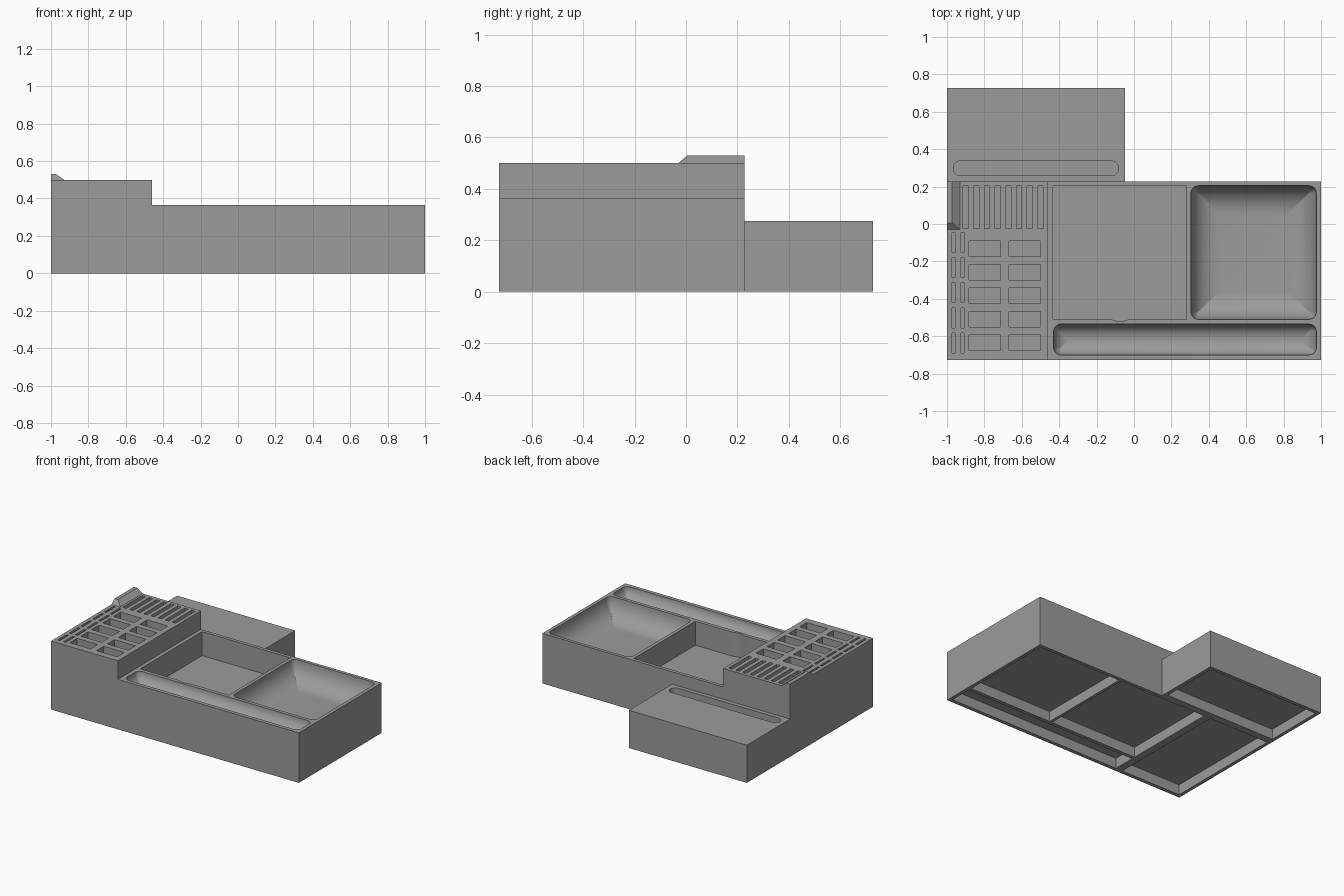
import bpy, bmesh, math

if "Cube" in bpy.data.objects:
    bpy.data.objects.remove(bpy.data.objects["Cube"])

mat = bpy.data.materials.new("grey plastic")
mat.diffuse_color = (0.33, 0.33, 0.33, 1)
mat.use_nodes = True
mat.node_tree.nodes["Principled BSDF"].inputs["Base Color"].default_value = mat.diffuse_color

Y0, YM, Y1 = -0.727, 0.228, 0.727   # front, main back, rear tray back
LOW, TALL, REAR = 0.365, 0.50, 0.275


def loft(bm, rings):
    """Closed solid through equal-length rings of points."""
    vs = [[bm.verts.new(p) for p in r] for r in rings]
    n = len(vs[0])
    for a, b in zip(vs, vs[1:]):
        for i in range(n):
            bm.faces.new((a[i], a[(i + 1) % n], b[(i + 1) % n], b[i]))
    bm.faces.new(vs[0][::-1])
    bm.faces.new(vs[-1])


def prism(bm, outline, z0, z1):
    loft(bm, [[(x, y, z) for x, y in outline] for z in (z0, z1)])


def rect(x0, x1, y0, y1):
    return [(x0, y0), (x1, y0), (x1, y1), (x0, y1)]


def round_rect(x0, x1, y0, y1, r, seg=6):
    pts = []
    corners = ((x1 - r, y1 - r), (x0 + r, y1 - r), (x0 + r, y0 + r), (x1 - r, y0 + r))
    for k, (cx, cy) in enumerate(corners):
        for i in range(seg + 1):
            a = math.pi / 2 * (k + i / seg)
            pts.append((cx + r * math.cos(a), cy + r * math.sin(a)))
    return pts


def scoop(bm, x0, x1, y0, y1, top, corner, radius, seg=14):
    """Dish whose walls curve in a quarter circle down to a flat floor."""
    steps = [(0, top + 0.02)]
    for i in range(seg + 1):
        a = math.pi / 2 * i / seg
        steps.append((radius * (1 - math.cos(a)), top - radius * math.sin(a)))
    rings = []
    for d, z in steps:
        o = round_rect(x0 + d, x1 - d, y0 + d, y1 - d, max(corner - d, 0.002))
        rings.append([(x, y, z) for x, y in o])
    loft(bm, rings)


def make(name, bm):
    bmesh.ops.recalc_face_normals(bm, faces=bm.faces)
    me = bpy.data.meshes.new(name)
    bm.to_mesh(me)
    bm.free()
    me.materials.append(mat)
    ob = bpy.data.objects.new(name, me)
    bpy.context.collection.objects.link(ob)
    return ob


def cut(ob, bm):
    cutter = make("cutter", bm)
    cutter.hide_render = True
    mod = ob.modifiers.new("cut", 'BOOLEAN')
    mod.operation = 'DIFFERENCE'
    mod.solver = 'EXACT'
    mod.object = cutter
    bpy.ops.object.select_all(action='DESELECT')
    bpy.context.view_layer.objects.active = ob
    ob.select_set(True)
    bpy.ops.object.modifier_apply(modifier=mod.name)
    bpy.data.objects.remove(cutter)
    bpy.ops.object.shade_smooth_by_angle(angle=math.radians(30))


# Stepped main body
step = [(-1, 0), (1, 0), (1, LOW), (-0.46, LOW), (-0.46, TALL), (-1, TALL)]
bm = bmesh.new()
loft(bm, [[(x, y, z) for x, z in step] for y in (Y0, YM)])
body = make("organizer_body", bm)

bm = bmesh.new()
# Square dish and front pen trough
scoop(bm, 0.305, 0.975, -0.51, 0.205, LOW, 0.04, 0.15)
scoop(bm, -0.43, 0.975, -0.70, -0.535, LOW, 0.04, 0.08)
# Centre compartment with a thumb notch in its front wall
notch = []
for i in range(13):
    t = i / 12
    notch.append((-0.14 + 0.13 * t, -0.508 - 0.006 * (1 - math.cos(2 * math.pi * t))))
prism(bm, [(-0.432, -0.508)] + notch + [(0.28, -0.508), (0.28, 0.203), (-0.432, 0.203)],
      0.19, LOW + 0.02)
# Narrow card slots
for i in range(8):
    x = -0.914 + i * 0.0571
    prism(bm, rect(x, x + 0.028, -0.025, 0.203), TALL - 0.12, TALL + 0.02)
# Rows of wide pockets and slim slits
for i in range(5):
    y = -0.092 - i * 0.1255
    for x in (-0.882, -0.668):
        prism(bm, rect(x, x + 0.167, y - 0.083, y), TALL - 0.12, TALL + 0.02)
    y = -0.045 - i * 0.1345
    for x in (-0.973, -0.925):
        prism(bm, rect(x, x + 0.016, y - 0.107, y), TALL - 0.12, TALL + 0.02)
# Shallow recesses in the underside
for r in ((0.30, 0.975, -0.508, 0.203), (-0.432, 0.28, -0.508, 0.203),
          (-0.432, 0.975, -0.70, -0.535), (-0.975, -0.487, -0.70, 0.203)):
    prism(bm, rect(*r), -0.02, 0.075)
cut(body, bm)

# Rear tray with a long rounded slot and underside recess
bm = bmesh.new()
prism(bm, rect(-1, -0.048, YM, Y1), 0, REAR)
rear = make("rear_tray", bm)
bm = bmesh.new()
prism(bm, round_rect(-0.966, -0.083, 0.258, 0.337, 0.039, 10), REAR - 0.09, REAR + 0.02)
prism(bm, rect(-0.975, -0.075, 0.257, 0.70), -0.02, 0.075)
cut(rear, bm)

# Sloped ridge on the tall block
bm = bmesh.new()
loft(bm, [[(x, y, TALL) for x, y in rect(-1, -0.93, -0.03, YM)],
          [(x, y, 0.53) for x, y in rect(-1, -0.972, 0.005, YM)]])
make("corner_ridge", bm)
